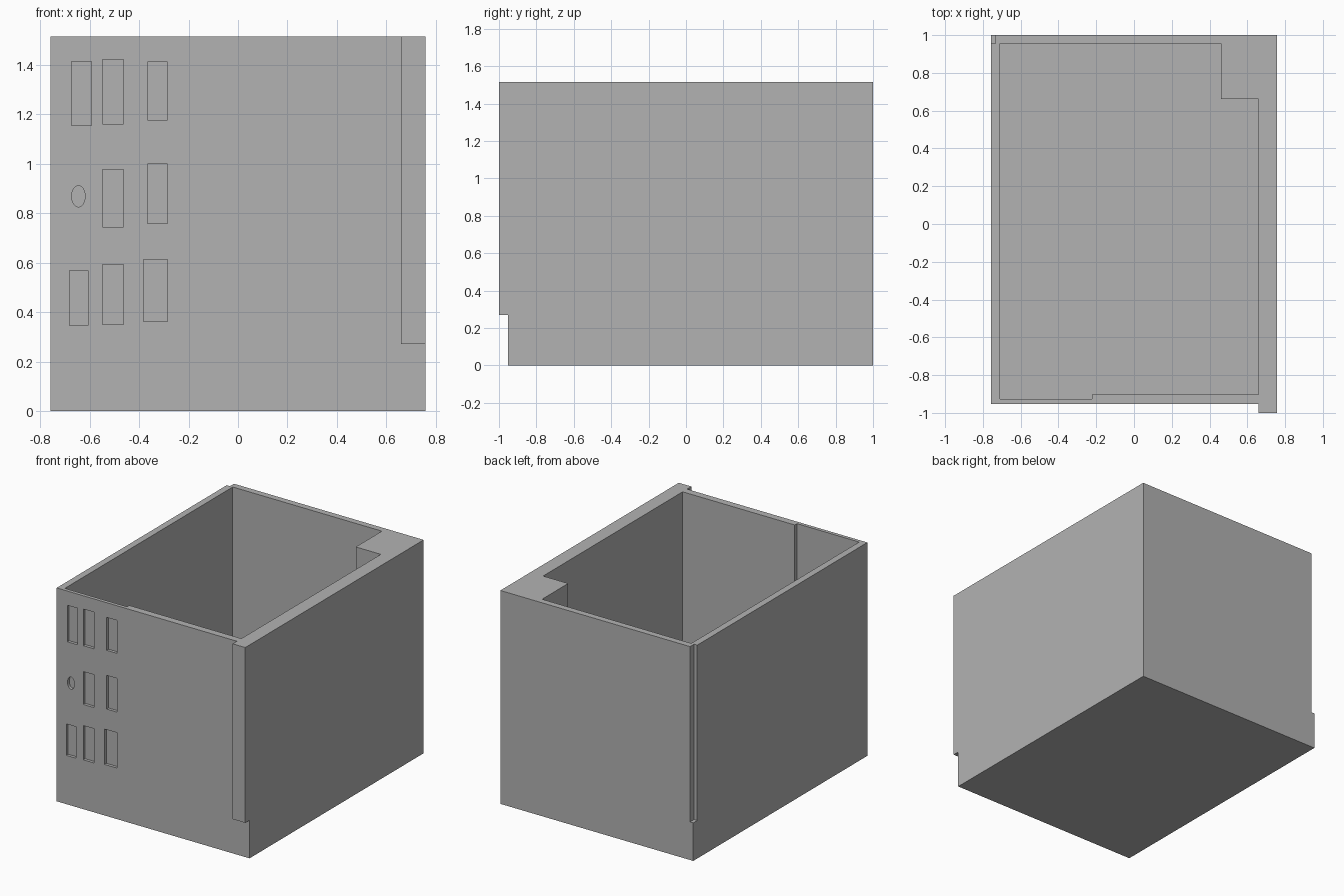
import bpy, bmesh, math
from mathutils import Vector

default = bpy.data.objects.get("Cube")
if default:
    bpy.data.objects.remove(default, do_unlink=True)

W, H = 0.757, 1.514          # half width and height of the housing
FRONT = -0.952               # plane of the front panel
LIP_X, LIP_Z = 0.658, 0.27   # inner edge and lower end of the corner lip
POCKET = 0.021               # depth of the front recesses

grey = bpy.data.materials.new("plain grey")
grey.use_nodes = True
colour = (0.448, 0.448, 0.448, 1)
grey.diffuse_color = colour
grey.node_tree.nodes["Principled BSDF"].inputs["Base Color"].default_value = colour


def prism(name, outline, low, high, axis="z"):
    """Extrude an outline: (x, y) along z, or (x, z) along y."""
    bm = bmesh.new()
    place = (lambda a, b: (a, b, low)) if axis == "z" else (lambda a, b: (a, low, b))
    face = bm.faces.new([bm.verts.new(place(a, b)) for a, b in outline])
    moved = bmesh.ops.extrude_face_region(bm, geom=[face])["geom"]
    step = Vector((0, 0, high - low)) if axis == "z" else Vector((0, high - low, 0))
    bmesh.ops.translate(bm, vec=step, verts=[v for v in moved if isinstance(v, bmesh.types.BMVert)])
    bmesh.ops.recalc_face_normals(bm, faces=bm.faces)
    mesh = bpy.data.meshes.new(name)
    bm.to_mesh(mesh)
    bm.free()
    mesh.materials.append(grey)
    obj = bpy.data.objects.new(name, mesh)
    bpy.context.collection.objects.link(obj)
    return obj


def rect(a0, a1, b0, b1):
    return [(a0, b0), (a1, b0), (a1, b1), (a0, b1)]


def cut(target, cutter):
    """Subtract the cutter, apply the result and discard the cutter."""
    cutter.hide_render = True
    mod = target.modifiers.new("cut", "BOOLEAN")
    mod.operation, mod.solver, mod.object = "DIFFERENCE", "EXACT", cutter
    bpy.context.view_layer.objects.active = target
    bpy.ops.object.modifier_apply(modifier=mod.name)
    bpy.data.objects.remove(cutter, do_unlink=True)


# Outer block
housing = prism("housing", rect(-W, W, -1, 1), 0, H)

# Set the front panel back, leaving the raised corner lip
cut(housing, prism("front_clearance",
                   [(-1, -1), (1, -1), (1, LIP_Z), (LIP_X, LIP_Z), (LIP_X, 2), (-1, 2)],
                   -1.5, FRONT, "y"))

# Matching notch at the opposite back corner
cut(housing, prism("back_notch", rect(-1, -0.732, 0.955, 1.5), LIP_Z, 2))

# Open cavity with a corner post and a thinner stretch of front wall
cut(housing, prism("cavity",
                   [(-0.71, -0.927), (-0.222, -0.927), (-0.222, -0.902), (LIP_X, -0.902),
                    (LIP_X, 0.662), (0.461, 0.662), (0.461, 0.955), (-0.71, 0.955)],
                   0.05, 2))

# Shallow rectangular recesses in the front: x range, z range
recesses = [
    (-0.673, -0.593, 1.154, 1.413), (-0.548, -0.462, 1.16, 1.42), (-0.365, -0.284, 1.176, 1.41),
    (-0.548, -0.462, 0.743, 0.976), (-0.365, -0.284, 0.759, 0.998),
    (-0.681, -0.607, 0.346, 0.569), (-0.548, -0.462, 0.35, 0.593), (-0.381, -0.284, 0.362, 0.613),
]
for r in recesses:
    cut(housing, prism("recess", rect(*r), -1.2, FRONT + POCKET, "y"))

# Oval recess
angles = [math.tau * i / 32 for i in range(32)]
oval = [(-0.645 + 0.027 * math.cos(a), 0.868 + 0.043 * math.sin(a)) for a in angles]
cut(housing, prism("oval_recess", oval, -1.2, FRONT + POCKET, "y"))

# Flat shading throughout
for p in housing.data.polygons:
    p.use_smooth = False
